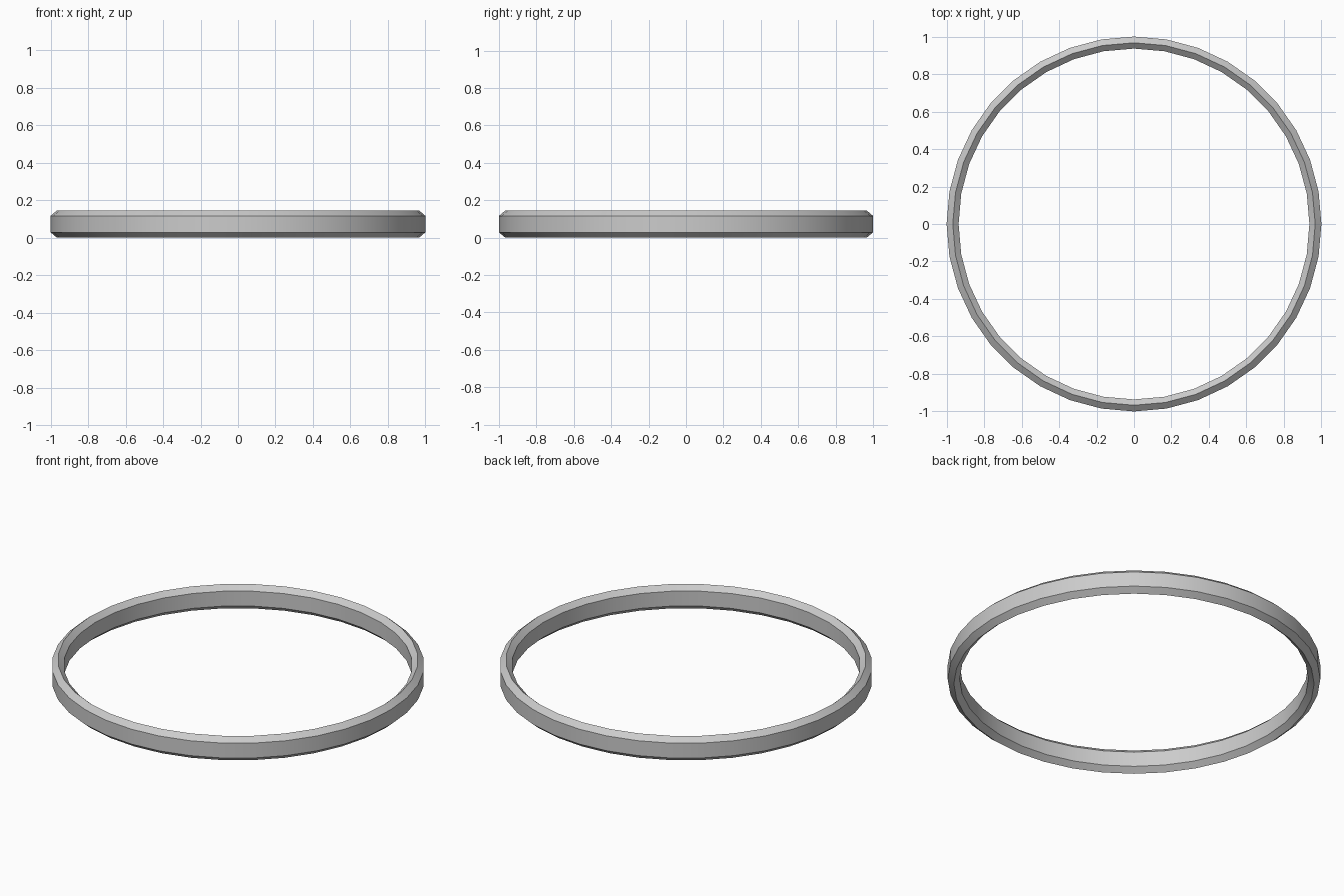
import bpy, bmesh, math

if "Cube" in bpy.data.objects:
    bpy.data.objects.remove(bpy.data.objects["Cube"])

SEGMENTS = 36
# Cross-section of the band (radius, height): walls with ridged top and bottom
PROFILE = [(1.0, 0.028), (1.0, 0.116), (0.967, 0.144),
           (0.936, 0.116), (0.936, 0.028), (0.967, 0.0)]

# Ring band: profile revolved around z
bm = bmesh.new()
rings = []
for i in range(SEGMENTS):
    a = 2 * math.pi * i / SEGMENTS
    rings.append([bm.verts.new((r * math.cos(a), r * math.sin(a), z)) for r, z in PROFILE])
n = len(PROFILE)
for i in range(SEGMENTS):
    p, q = rings[i], rings[(i + 1) % SEGMENTS]
    for j in range(n):
        k = (j + 1) % n
        bm.faces.new((p[j], q[j], q[k], p[k]))
bmesh.ops.recalc_face_normals(bm, faces=bm.faces)
mesh = bpy.data.meshes.new("ring_band")
bm.to_mesh(mesh)
bm.free()

ring = bpy.data.objects.new("ring_band", mesh)
bpy.context.collection.objects.link(ring)

# Smooth around the ring, sharp along the profile edges
bpy.context.view_layer.objects.active = ring
ring.select_set(True)
bpy.ops.object.shade_smooth_by_angle(angle=math.radians(30))
